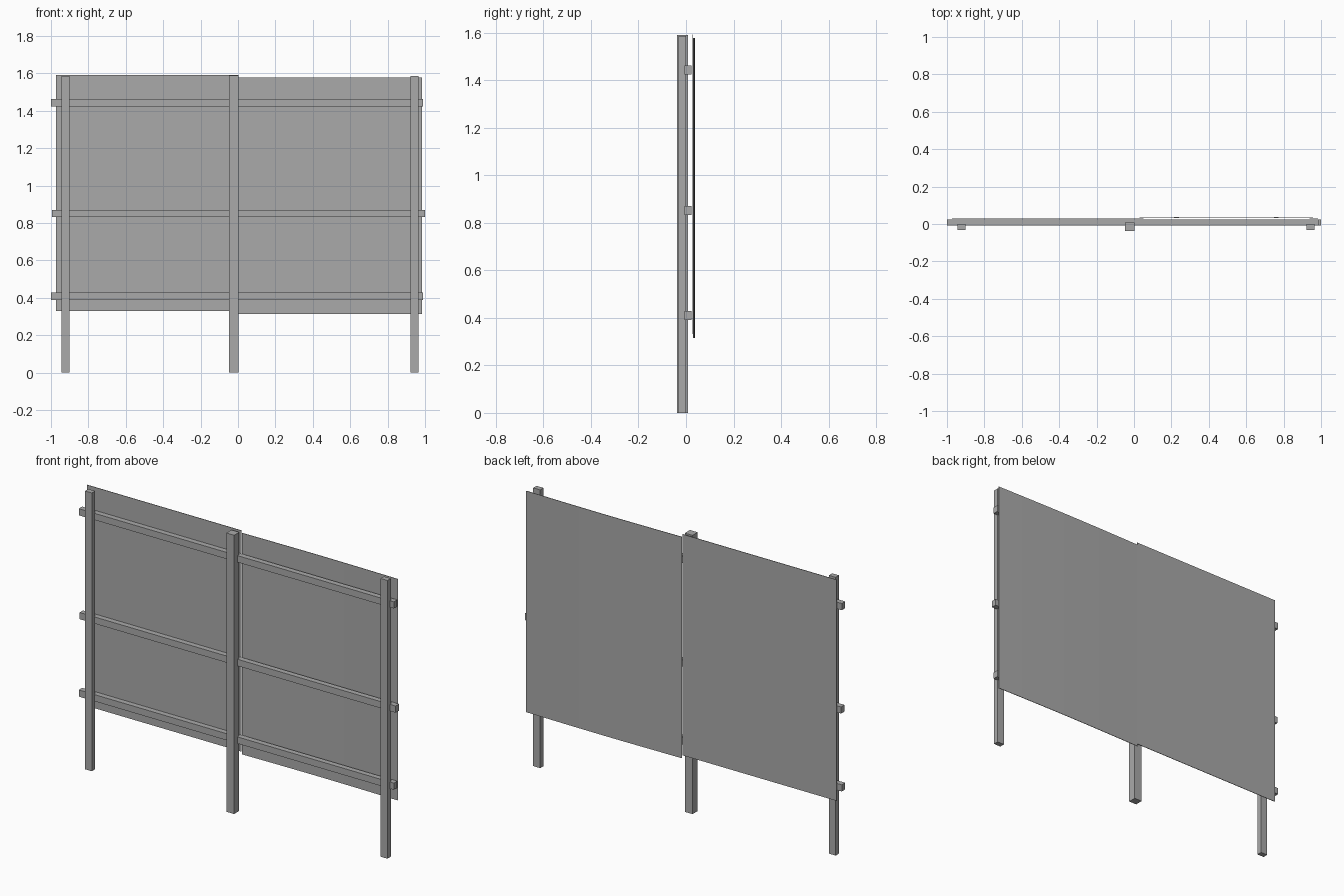
import bpy
import bmesh
import math

old = bpy.data.objects.get("Cube")
if old:
    bpy.data.objects.remove(old, do_unlink=True)

grey = bpy.data.materials.new("plain grey")
grey.use_nodes = True
colour = (0.4, 0.4, 0.4, 1)
grey.diffuse_color = colour
grey.node_tree.nodes["Principled BSDF"].inputs["Base Color"].default_value = colour


def box(name, x, y, z, segments=1, bow=0):
    """Box from (min, max) ranges, optionally bowed backwards along x."""
    bm = bmesh.new()
    bmesh.ops.create_cube(bm, size=1)
    if segments > 1:
        long_edges = [e for e in bm.edges
                      if abs(e.verts[0].co.x - e.verts[1].co.x) > 0.5]
        bmesh.ops.subdivide_edges(bm, edges=long_edges, cuts=segments - 1,
                                  use_grid_fill=True)
    for v in bm.verts:
        t = v.co.x + 0.5
        v.co = [lo + (c + 0.5) * (hi - lo) for c, (lo, hi) in zip(v.co, (x, y, z))]
        v.co.y += bow * math.sin(math.pi * t)
    bmesh.ops.recalc_face_normals(bm, faces=bm.faces)
    mesh = bpy.data.meshes.new(name)
    bm.to_mesh(mesh)
    bm.free()
    mesh.materials.append(grey)
    obj = bpy.data.objects.new(name, mesh)
    bpy.context.collection.objects.link(obj)
    return obj


# Upright posts, the middle one thicker
box("right_post", (-0.944, -0.901), (-0.031, -0.001), (0, 1.587))
box("middle_post", (-0.047, 0.002), (-0.038, 0.008), (0, 1.59))
box("left_post", (0.921, 0.965), (-0.031, -0.001), (0, 1.587))

# Horizontal rails
for name, z, x in (("bottom_rail", 0.409, (-1, 0.988)),
                   ("middle_rail", 0.852, (-0.995, 1)),
                   ("top_rail", 1.443, (-1, 0.988))):
    box(name, x, (-0.007, 0.024), (z - 0.019, z + 0.019))

# Thin sheets on the back, the left one slightly bowed
box("right_panel", (-0.972, 0.002), (0.027, 0.030), (0.331, 1.592))
sheet = box("left_panel", (0.003, 0.985), (0.030, 0.033), (0.315, 1.577),
            segments=8, bow=0.005)
bpy.ops.object.select_all(action="DESELECT")
sheet.select_set(True)
bpy.context.view_layer.objects.active = sheet
bpy.ops.object.shade_smooth_by_angle()
